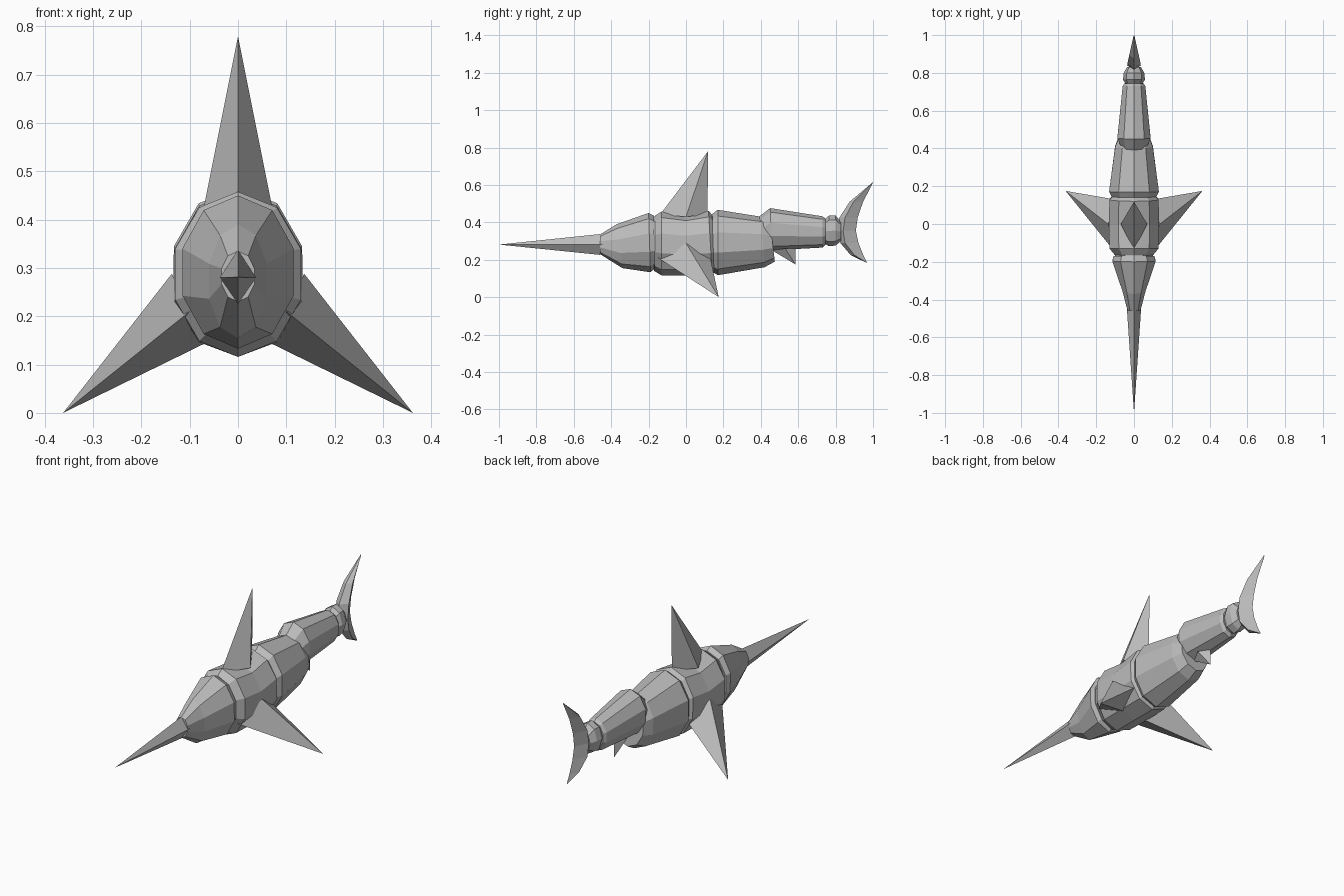
import bpy, math

grey = bpy.data.materials.new("plain grey")
grey.diffuse_color = (0.5, 0.5, 0.5, 1)


def make(name, verts, faces):
    me = bpy.data.meshes.new(name)
    me.from_pydata(verts, [], faces)
    me.materials.append(grey)
    ob = bpy.data.objects.new(name, me)
    bpy.context.collection.objects.link(ob)
    # consistent outward normals
    import bmesh
    bm = bmesh.new()
    bm.from_mesh(me)
    bmesh.ops.recalc_face_normals(bm, faces=bm.faces)
    bm.to_mesh(me)
    bm.free()
    return ob


def loft(name, rings):
    """Join equal-length rings of points, capping both ends."""
    n = len(rings[0])
    verts = [p for r in rings for p in r]
    faces = [(k * n + i, k * n + (i + 1) % n, (k + 1) * n + (i + 1) % n, (k + 1) * n + i)
             for k in range(len(rings) - 1) for i in range(n)]
    faces += [tuple(range(n)), tuple(range(len(verts) - n, len(verts)))]
    return make(name, verts, faces)


def body(name, sections, sides=10):
    """Sections: y at top, y at bottom, half width, bottom z, top z."""
    rings = []
    for yt, yb, w, z0, z1 in sections:
        ring = []
        for i in range(sides):
            a = 2 * math.pi * i / sides
            t = (1 + math.cos(a)) / 2
            ring.append((w / 0.951 * math.sin(a), yb + (yt - yb) * t, z0 + (z1 - z0) * t))
        rings.append(ring)
    return loft(name, rings)


def spike(name, base, tip):
    n = len(base)
    return make(name, base + [tip], [(i, (i + 1) % n, n) for i in range(n)] + [tuple(range(n))])


# Head and bill
body("head", [(-0.46, -0.46, 0.034, 0.23, 0.335), (-0.37, -0.34, 0.06, 0.155, 0.39),
              (-0.20, -0.19, 0.115, 0.133, 0.45), (-0.17, -0.17, 0.107, 0.15, 0.435)])
spike("bill", [(0, -0.46, 0.337), (0.041, -0.40, 0.28), (0, -0.46, 0.226), (-0.041, -0.40, 0.28)],
      (0, -1.0, 0.281))

# Jointed body
body("front_collar", [(-0.20, -0.20, 0.10, 0.15, 0.43), (-0.12, -0.12, 0.10, 0.15, 0.43)])
body("torso", [(-0.165, -0.17, 0.098, 0.14, 0.435), (-0.13, -0.13, 0.13, 0.116, 0.458),
               (0.0, 0.0, 0.133, 0.116, 0.44),
               (0.12, 0.14, 0.13, 0.116, 0.462), (0.14, 0.15, 0.115, 0.13, 0.44)])
body("rear_collar", [(0.10, 0.10, 0.115, 0.135, 0.44), (0.20, 0.20, 0.115, 0.135, 0.44)])
body("middle_body", [(0.14, 0.15, 0.118, 0.13, 0.445), (0.17, 0.17, 0.132, 0.117, 0.467),
                     (0.40, 0.42, 0.10, 0.16, 0.43), (0.45, 0.475, 0.08, 0.19, 0.40)])
body("rear_body", [(0.39, 0.45, 0.07, 0.26, 0.43), (0.45, 0.46, 0.088, 0.25, 0.476),
                   (0.73, 0.73, 0.06, 0.265, 0.432), (0.745, 0.745, 0.05, 0.28, 0.42)])
body("tail_joint", [(0.735, 0.735, 0.04, 0.29, 0.41), (0.765, 0.765, 0.055, 0.272, 0.436),
                    (0.80, 0.80, 0.052, 0.276, 0.436), (0.83, 0.83, 0.035, 0.30, 0.40)], 8)

# Crescent tail fin: z, front y, widest y, back y, half width
loft("tail_fin", [[(0, yf, z), (w, ym, z), (0, yb, z), (-w, ym, z)] for z, yf, ym, yb, w in [
    (0.185, 0.962, 0.965, 0.968, 0.002), (0.225, 0.88, 0.90, 0.948, 0.022),
    (0.29, 0.825, 0.85, 0.922, 0.035), (0.355, 0.81, 0.84, 0.908, 0.036),
    (0.425, 0.82, 0.85, 0.918, 0.035), (0.51, 0.875, 0.895, 0.947, 0.025),
    (0.612, 0.996, 0.998, 1.0, 0.002)]])

# Dorsal, side and belly fins
spike("dorsal_fin", [(0, -0.14, 0.44), (0.07, 0, 0.43), (0, 0.115, 0.44), (-0.07, 0, 0.43)],
      (0, 0.118, 0.78))
for side, s in (("right", 1), ("left", -1)):
    spike(side + "_fin", [(s * 0.137, 0, 0.288), (s * 0.10, -0.15, 0.21),
                          (s * 0.07, 0, 0.143), (s * 0.10, 0.13, 0.21)], (s * 0.362, 0.175, 0.0))
spike("belly_fin", [(0, 0.46, 0.25), (0.035, 0.53, 0.26), (0, 0.585, 0.26), (-0.035, 0.53, 0.26)],
      (0, 0.585, 0.175))
